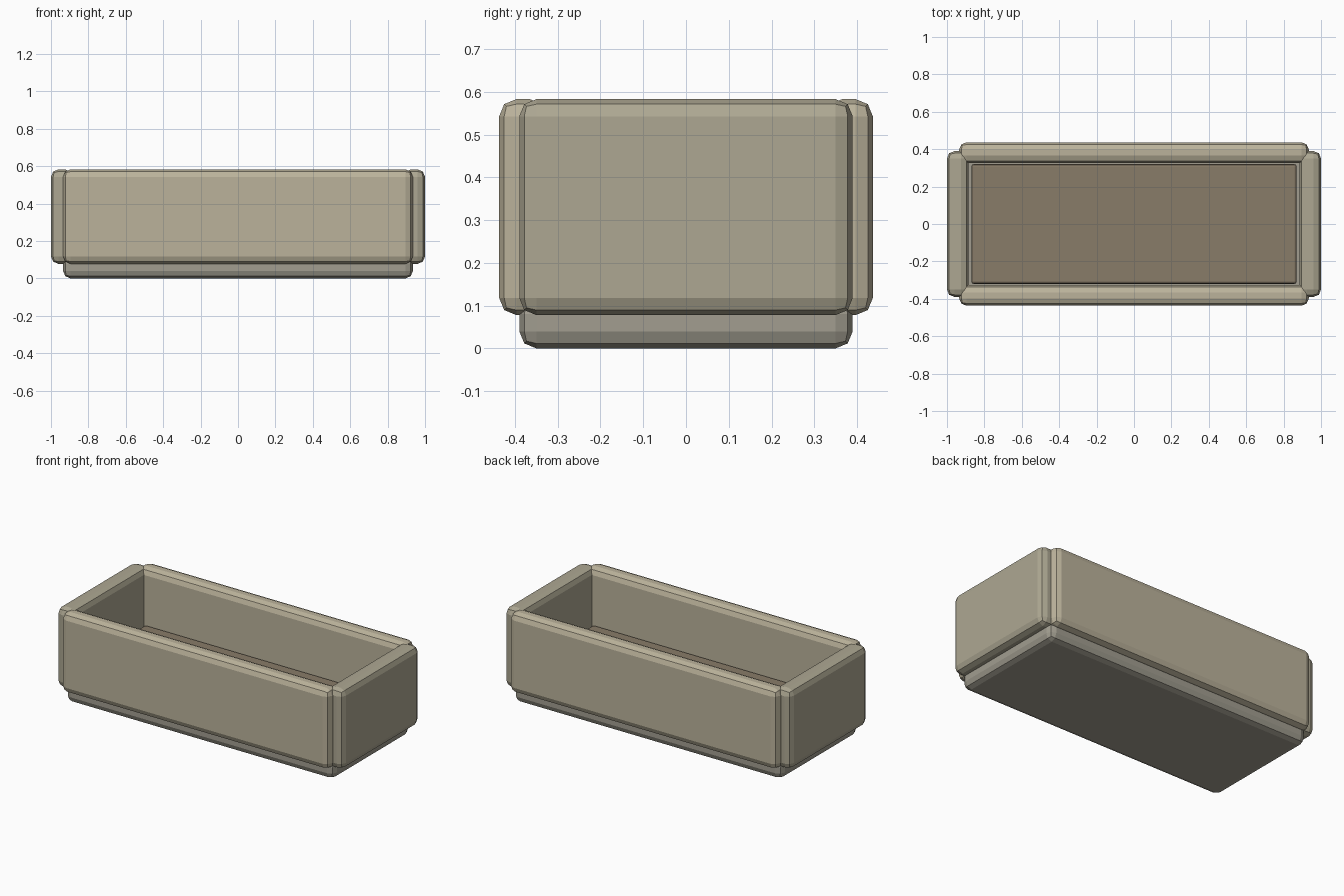
import bpy, bmesh

if "Cube" in bpy.data.objects:
    bpy.data.objects.remove(bpy.data.objects["Cube"])


def material(name, rgb):
    m = bpy.data.materials.new(name)
    m.diffuse_color = (*rgb, 1)
    m.use_nodes = True
    m.node_tree.nodes["Principled BSDF"].inputs["Base Color"].default_value = m.diffuse_color
    return m


def rounded_box(name, lo, hi, bevel, mat, segments=2):
    """Box between two corners with every edge bevelled, flat shaded."""
    bm = bmesh.new()
    bmesh.ops.create_cube(bm, size=1)
    for v in bm.verts:
        v.co = [(a + b) / 2 + c * (b - a) for a, b, c in zip(lo, hi, v.co)]
    bmesh.ops.bevel(bm, geom=bm.edges[:], offset=bevel, segments=segments,
                    profile=0.5, affect='EDGES')
    mesh = bpy.data.meshes.new(name)
    bm.to_mesh(mesh)
    bm.free()
    mesh.materials.append(mat)
    obj = bpy.data.objects.new(name, mesh)
    bpy.context.collection.objects.link(obj)
    return obj


stone_light = material("light_stone", (0.50, 0.45, 0.33))
stone_mid = material("mid_stone", (0.42, 0.39, 0.29))
stone_grey = material("grey_stone", (0.36, 0.34, 0.28))
soil_brown = material("soil_brown", (0.25, 0.20, 0.14))

# Base slab
rounded_box("base", (-0.935, -0.39, 0), (0.935, 0.39, 0.12), 0.04, stone_grey)

# Long walls
for name, s in (("front_wall", -1), ("back_wall", 1)):
    y0, y1 = sorted((s * 0.325, s * 0.437))
    rounded_box(name, (-0.935, y0, 0.078), (0.935, y1, 0.583), 0.04, stone_light)

# End walls
for name, s in (("left_wall", -1), ("right_wall", 1)):
    x0, x1 = sorted((s * 0.885, s * 1.0))
    rounded_box(name, (x0, -0.39, 0.078), (x1, 0.39, 0.583), 0.04, stone_mid)

# Soil filling
rounded_box("soil", (-0.87, -0.32, 0.10), (0.87, 0.32, 0.235), 0.012, soil_brown)
